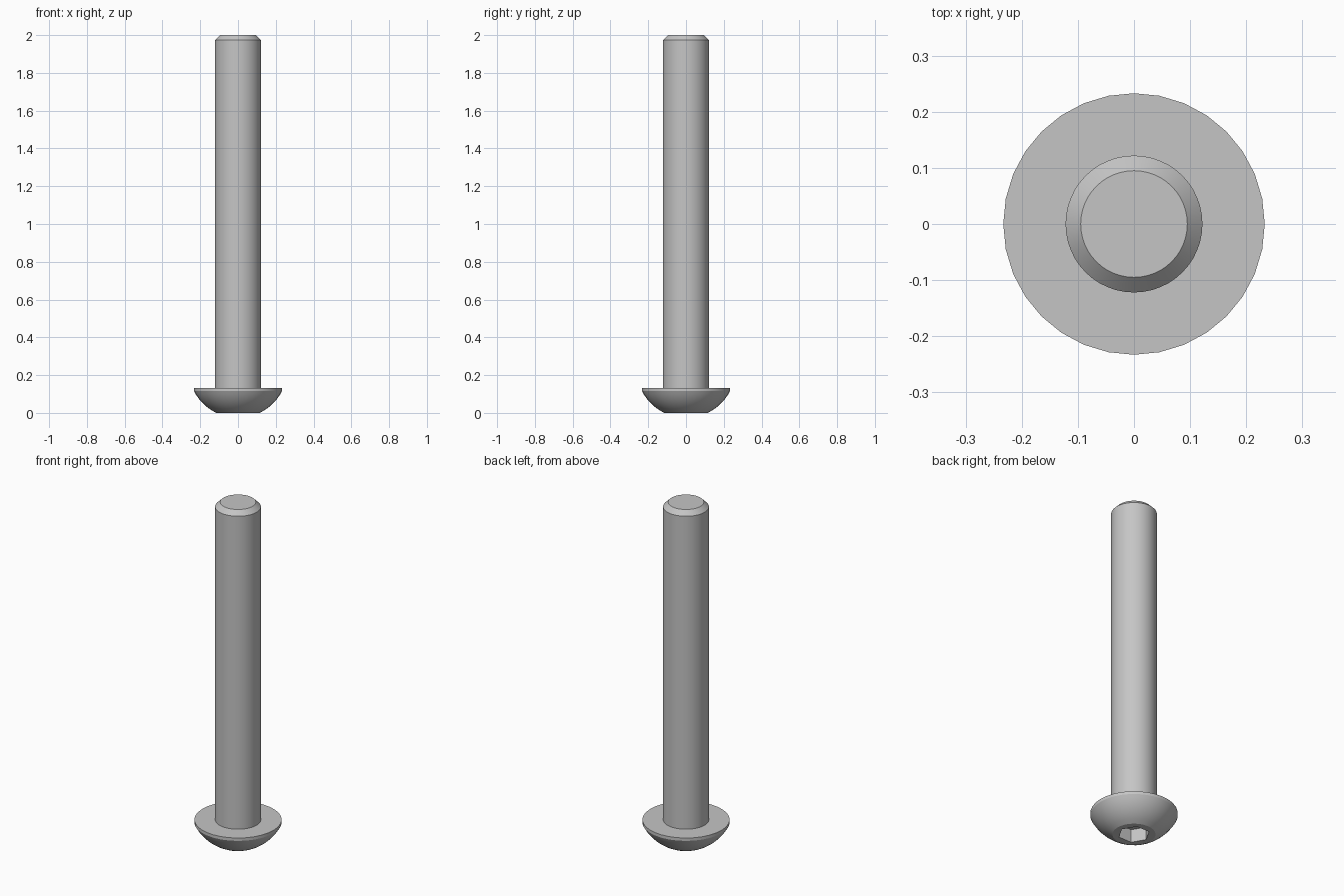
import bpy, bmesh
from math import sin, cos, pi, sqrt, radians

cube = bpy.data.objects.get("Cube")
if cube:
    bpy.data.objects.remove(cube, do_unlink=True)

steel = bpy.data.materials.new("steel grey")
steel.use_nodes = True
GREY = (0.56, 0.56, 0.56, 1)
steel.diffuse_color = GREY
steel.node_tree.nodes["Principled BSDF"].inputs["Base Color"].default_value = GREY


def lathe(name, profile, sides):
    """Closed solid of revolution from (radius, height) points, bottom to top."""
    bm = bmesh.new()
    rings = [[bm.verts.new((r * cos(2 * pi * i / sides), r * sin(2 * pi * i / sides), z))
              for i in range(sides)] for r, z in profile]
    for low, high in zip(rings, rings[1:]):
        for i in range(sides):
            j = (i + 1) % sides
            bm.faces.new((low[i], low[j], high[j], high[i]))
    bm.faces.new(rings[0][::-1])
    bm.faces.new(rings[-1])
    mesh = bpy.data.meshes.new(name)
    bm.to_mesh(mesh)
    bm.free()
    mesh.materials.append(steel)
    obj = bpy.data.objects.new(name, mesh)
    bpy.context.collection.objects.link(obj)
    return obj


def activate(obj):
    bpy.ops.object.select_all(action='DESELECT')
    obj.select_set(True)
    bpy.context.view_layer.objects.active = obj


# Shaft with chamfered tip
SEAT = 0.132
shaft = lathe("shaft", [(0.122, SEAT), (0.122, 1.973), (0.095, 2.0)], 48)

# Domed head: spherical arc, short straight rim, flat seat
FLAT, RIM, RIM_Z, STEPS = 0.115, 0.233, 0.115, 8
centre = (RIM ** 2 + RIM_Z ** 2 - FLAT ** 2) / (2 * RIM_Z)
ball = sqrt(FLAT ** 2 + centre ** 2)
heights = [RIM_Z * i / STEPS for i in range(STEPS + 1)]
dome = [(sqrt(ball ** 2 - (centre - z) ** 2), z) for z in heights]
head = lathe("head", dome + [(RIM, SEAT)], 32)

# Hexagonal drive socket cut into the underside
cutter = lathe("socket_cutter", [(0.085, -0.05), (0.085, 0.077)], 6)
cutter.hide_render = True
cut = head.modifiers.new("socket", 'BOOLEAN')
cut.operation = 'DIFFERENCE'
cut.solver = 'EXACT'
cut.object = cutter
activate(head)
bpy.ops.object.modifier_apply(modifier=cut.name)
bpy.data.objects.remove(cutter, do_unlink=True)

for part in (shaft, head):
    activate(part)
    bpy.ops.object.shade_smooth_by_angle(angle=radians(20))
